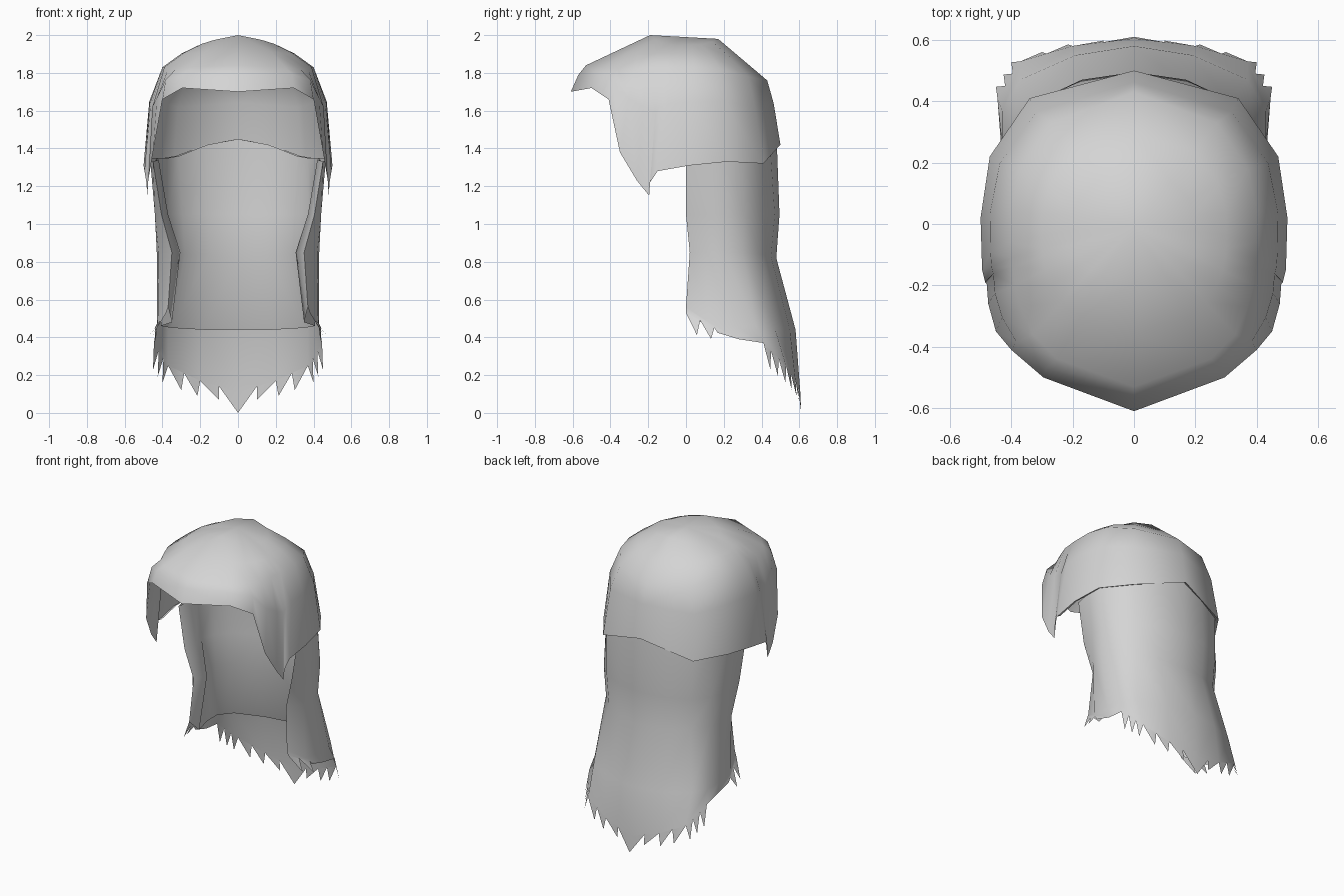
import bpy
import bmesh
import math
from mathutils import Vector

if "Cube" in bpy.data.objects:
    bpy.data.objects.remove(bpy.data.objects["Cube"])

hair_grey = bpy.data.materials.new("hair_grey")
hair_grey.diffuse_color = (0.66, 0.66, 0.66, 1)
hair_grey.use_nodes = True
hair_grey.node_tree.nodes["Principled BSDF"].inputs["Base Color"].default_value = hair_grey.diffuse_color


def loft(bm, rows, flip=False):
    """Skin rows of points that run front to back on the right side."""
    grid = [[bm.verts.new(p) for p in row] for row in rows]
    for upper, lower in zip(grid, grid[1:]):
        for i in range(len(upper) - 1):
            quad = [upper[i], lower[i], lower[i + 1], upper[i + 1]]
            bm.faces.new(quad[::-1] if flip else quad)
    return grid


def finish(bm, name, angle):
    """Make a smooth object from a half mesh and mirror it across x."""
    bmesh.ops.remove_doubles(bm, verts=bm.verts, dist=0.0001)
    mesh = bpy.data.meshes.new(name)
    bm.to_mesh(mesh)
    bm.free()
    mesh.materials.append(hair_grey)
    obj = bpy.data.objects.new(name, mesh)
    bpy.context.collection.objects.link(obj)
    bpy.ops.object.select_all(action="DESELECT")
    obj.select_set(True)
    bpy.context.view_layer.objects.active = obj
    bpy.ops.object.shade_smooth_by_angle(angle=math.radians(angle))
    mirror = obj.modifiers.new("mirror", "MIRROR")
    mirror.use_clip = True
    mirror.merge_threshold = 0.001


def vectors(points):
    return [Vector(p) for p in points]


# Hair cap: crown ring, brow ring, temple ring and hem
crown = vectors([
    (0, -.19, 2.0), (.10, -.165, 1.98), (.14, -.15, 1.97), (.17, -.13, 1.96),
    (.19, -.10, 1.955), (.20, -.07, 1.95), (.20, -.05, 1.95), (.20, -.02, 1.95),
    (.20, .03, 1.95), (.18, .08, 1.95), (.12, .14, 1.965), (0, .17, 1.98)])
brow = vectors([
    (0, -.53, 1.84), (.25, -.44, 1.83), (.33, -.36, 1.82), (.37, -.27, 1.82),
    (.39, -.20, 1.83), (.395, -.14, 1.83), (.40, -.11, 1.83), (.40, -.06, 1.83),
    (.40, .04, 1.83), (.37, .18, 1.82), (.27, .33, 1.78), (0, .43, 1.76)])
hem = vectors([
    (0, -.61, 1.70), (.295, -.50, 1.72), (.40, -.41, 1.66), (.45, -.35, 1.38),
    (.475, -.26, 1.23), (.48, -.195, 1.15), (.485, -.19, 1.22), (.495, -.15, 1.28),
    (.50, .02, 1.31), (.47, .22, 1.33), (.34, .41, 1.32), (0, .50, 1.42)])
upper, temple = [], []
for c, b, h in zip(crown, brow, hem):
    p = c.lerp(b, .5)
    upper.append(Vector((p.x, p.y, p.z + .04 * p.x)))
    p = b.lerp(h, .35)
    temple.append(Vector((p.x * 1.08, p.y * 1.02, p.z)))

bm = bmesh.new()
cap = loft(bm, [crown, upper, brow, temple, hem])
top = bm.verts.new((0, -.01, 1.99))
for a, b in zip(cap[0], cap[0][1:]):
    bm.faces.new((top, a, b))
# turned-in lip along the side and back hem
lip = [Vector((p.x * .96, p.y * .96, p.z + .01)) for p in hem[7:]]
loft(bm, [hem[7:], lip])
finish(bm, "hair_cap", 75)

# Long back hair: U-shaped rows from under the cap to the ragged end
outer = [vectors(r) for r in (
    [(.45, 0, 1.33), (.465, .12, 1.34), (.455, .21, 1.35), (.39, .30, 1.35),
     (.33, .39, 1.36), (.17, .445, 1.42), (0, .48, 1.45)],
    [(.405, 0, 1.05), (.44, .12, 1.05), (.44, .22, 1.05), (.405, .31, 1.05),
     (.32, .40, 1.05), (.17, .47, 1.05), (0, .495, 1.05)],
    [(.35, .02, .85), (.42, .11, .85), (.43, .20, .85), (.395, .30, .85),
     (.31, .39, .84), (.17, .45, .83), (0, .478, .82)],
    [(.37, 0, .56), (.425, .12, .48), (.43, .26, .46), (.43, .37, .46),
     (.37, .47, .45), (.19, .55, .44), (0, .58, .44)],
    [(.38, 0, .53), (.44, .15, .45), (.435, .28, .39), (.445, .41, .37),
     (.37, .53, .25), (.20, .58, .17), (0, .605, .11)])]

bm = bmesh.new()
loft(bm, outer)
# strand tips: column, count, first drop, last drop, outward flare, tip lean
for col, count, d0, d1, flare, lean in (
        (0, 2, .09, .07, .05, .7), (1, 1, .02, .02, 0, .1),
        (3, 3, .11, .10, .025, .8), (4, 2, .09, .08, .015, 1.0),
        (5, 2, .07, .11, 0, 1.0)):
    start, end = outer[-1][col], outer[-1][col + 1]
    for k in range(count):
        a = start.lerp(end, k / count)
        b = start.lerp(end, (k + 1) / count)
        drop = d0 + (d1 - d0) * k / max(count - 1, 1)
        tip = a.lerp(b, lean) + Vector((flare, .005, -drop))
        bm.faces.new([bm.verts.new(p) for p in (a, tip, b)])
finish(bm, "back_hair", 120)

# Inner lining, folded in from the front edges and stopping above the tips
lining = []
for row, fold_in, scale, gap in zip(
        outer, (.03, .035, .045, .02), (.95, .92, .91, .95),
        (.035, .035, .03, .012)):
    fold = row[0]
    inner = [fold, Vector((fold.x - fold_in, fold.y + .08, row[1].z))]
    inner += [Vector((p.x * scale, p.y - gap, p.z)) for p in row[2:]]
    lining.append(inner)
bm = bmesh.new()
loft(bm, lining, flip=True)
finish(bm, "hair_lining", 120)
